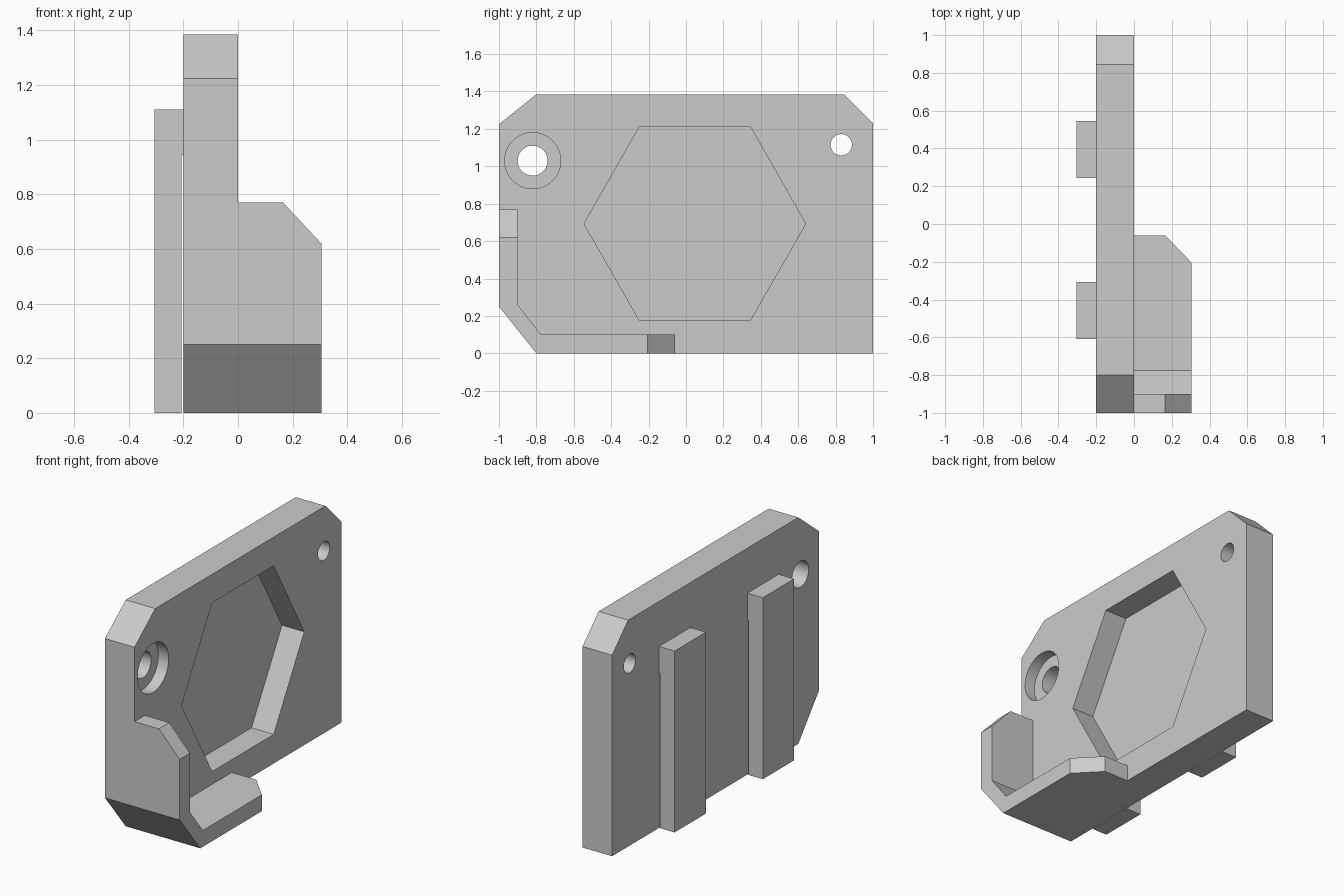
import bpy, bmesh, math
from mathutils import Vector

if "Cube" in bpy.data.objects:
    bpy.data.objects.remove(bpy.data.objects["Cube"], do_unlink=True)

grey = bpy.data.materials.new("light_grey")
grey.use_nodes = True
colour = (0.6, 0.6, 0.6, 1)
grey.diffuse_color = colour
grey.node_tree.nodes["Principled BSDF"].inputs["Base Color"].default_value = colour


def prism(name, outline, start, depth, cuts=()):
    """Extrude a 3D outline along depth, then trim it with (point, normal) planes."""
    bm = bmesh.new()
    start, depth = Vector(start), Vector(depth)
    face = bm.faces.new([bm.verts.new(Vector(p) + start) for p in outline])
    grown = bmesh.ops.extrude_face_region(bm, geom=[face], use_keep_orig=True)
    moved = [g for g in grown["geom"] if isinstance(g, bmesh.types.BMVert)]
    bmesh.ops.translate(bm, verts=moved, vec=depth)
    for point, normal in cuts:
        geom = bm.verts[:] + bm.edges[:] + bm.faces[:]
        cut = bmesh.ops.bisect_plane(bm, geom=geom, plane_co=point, plane_no=normal, clear_outer=True)
        edges = [g for g in cut["geom_cut"] if isinstance(g, bmesh.types.BMEdge)]
        bmesh.ops.contextual_create(bm, geom=edges)
    bmesh.ops.recalc_face_normals(bm, faces=bm.faces)
    mesh = bpy.data.meshes.new(name)
    bm.to_mesh(mesh)
    bm.free()
    mesh.materials.append(grey)
    obj = bpy.data.objects.new(name, mesh)
    bpy.context.collection.objects.link(obj)
    return obj


def side(points):
    return [(0, y, z) for y, z in points]


def circle(y, z, radius, count=48):
    angles = [math.tau * i / count for i in range(count)]
    return side([(y + radius * math.cos(a), z + radius * math.sin(a)) for a in angles])


def combine(target, tool, operation):
    mod = target.modifiers.new(operation.lower(), "BOOLEAN")
    mod.operation, mod.solver, mod.object = operation, "EXACT", tool
    bpy.context.view_layer.objects.active = target
    bpy.ops.object.modifier_apply(modifier=mod.name)
    bpy.data.objects.remove(tool, do_unlink=True)


# Upright plate with three clipped corners
plate = prism("mounting_plate", side([
    (-0.8, 0), (1, 0), (1, 1.23), (0.845, 1.385),
    (-0.8, 1.385), (-1, 1.225), (-1, 0.25)]), (-0.2, 0, 0), (0.2, 0, 0))

# Corner lip wrapped around the front and bottom, with both ends chamfered
lip = prism("corner_lip", side([
    (-1, 0.77), (-1, 0.25), (-0.8, 0), (-0.06, 0),
    (-0.06, 0.1), (-0.775, 0.1), (-0.9, 0.26), (-0.9, 0.77)]),
    (-0.05, 0, 0), (0.355, 0, 0),
    cuts=[((0.165, 0, 0.77), (0.15, 0, 0.14)),
          ((0.165, -0.06, 0), (0.145, 0.14, 0))])
combine(plate, lip, "UNION")

# Hexagonal pocket
pocket = prism("pocket_cutter", side([
    (-0.545, 0.693), (-0.25, 1.21), (0.345, 1.21),
    (0.64, 0.693), (0.345, 0.178), (-0.25, 0.178)]), (-0.15, 0, 0), (0.3, 0, 0))
combine(plate, pocket, "DIFFERENCE")

# Counterbored front hole and small rear hole: y, z, radius, floor x
for y, z, radius, floor in [(-0.82, 1.03, 0.15, -0.07), (-0.82, 1.03, 0.08, -0.3),
                            (0.83, 1.115, 0.057, -0.3)]:
    cutter = prism("hole_cutter", circle(y, z, radius), (floor, 0, 0), (0.1 - floor, 0, 0))
    combine(plate, cutter, "DIFFERENCE")

# Two hanging clips, joined to the plate only at their tops
clip = [(-0.305, 0), (-0.207, 0), (-0.207, 0.945), (-0.2, 0.945), (-0.2, 1.11), (-0.305, 1.11)]
for name, y in [("front_clip", -0.61), ("rear_clip", 0.243)]:
    prism(name, [(x, 0, z) for x, z in clip], (0, y, 0), (0, 0.303, 0))

# Smooth only the round hole walls
bpy.ops.object.select_all(action="DESELECT")
plate.select_set(True)
bpy.context.view_layer.objects.active = plate
bpy.ops.object.shade_smooth_by_angle(angle=math.radians(25))
